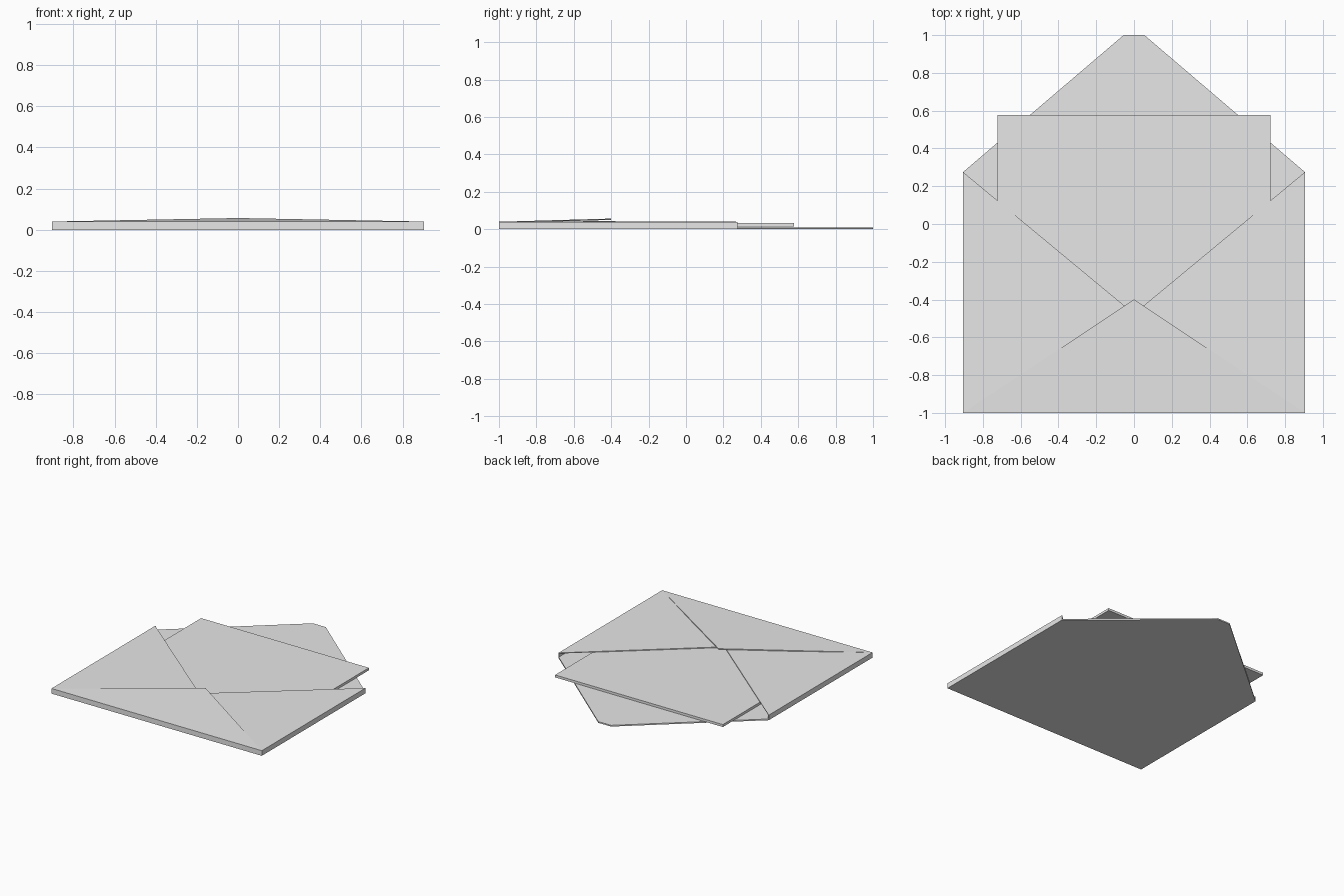
import bpy
import bmesh
from mathutils import Vector

cube = bpy.data.objects.get("Cube")
if cube:
    bpy.data.objects.remove(cube, do_unlink=True)

paper = bpy.data.materials.new("light grey paper")
paper.use_nodes = True
grey = (0.8, 0.8, 0.8, 1.0)
paper.diffuse_color = grey
paper.node_tree.nodes["Principled BSDF"].inputs["Base Color"].default_value = grey

W, FRONT, FOLD = 0.905, -1.0, 0.275   # half width, bottom edge, flap fold line
TOP = 0.04                            # height of the closed pocket


def sheet(name, points, thickness):
    """Flat sheet whose upper face follows the points."""
    bm = bmesh.new()
    face = bm.faces.new([bm.verts.new(p) for p in points])
    extruded = bmesh.ops.extrude_face_region(bm, geom=[face], use_keep_orig=True)
    moved = [v for v in extruded["geom"] if isinstance(v, bmesh.types.BMVert)]
    bmesh.ops.translate(bm, verts=moved, vec=Vector((0, 0, -thickness)))
    bmesh.ops.recalc_face_normals(bm, faces=bm.faces)
    mesh = bpy.data.meshes.new(name)
    bm.to_mesh(mesh)
    bm.free()
    mesh.materials.append(paper)
    obj = bpy.data.objects.new(name, mesh)
    bpy.context.collection.objects.link(obj)
    return obj


def slab(name, x0, x1, y0, y1, z0, z1):
    return sheet(name, [(x0, y0, z1), (x1, y0, z1), (x1, y1, z1), (x0, y1, z1)], z1 - z0)


# Back panel with the opened top flap
sheet("back_panel_and_open_flap",
      [(-W, FRONT, 0.01), (W, FRONT, 0.01), (W, FOLD, 0.01),
       (0.055, 1, 0.01), (-0.055, 1, 0.01), (-W, FOLD, 0.01)], 0.01)

# Letter sticking out of the pocket
slab("letter", -0.722, 0.722, -0.85, 0.578, 0.014, 0.033)

# Folded edges of the pocket
slab("bottom_fold", -W, W, FRONT, FRONT + 0.006, 0, TOP - 0.002)
for side, s in (("left", 1), ("right", -1)):
    slab(side + "_fold", *sorted((s * W, s * (W - 0.006))), FRONT, FOLD, 0, TOP)
    # Side flap rising slightly towards the middle
    sheet(side + "_side_flap",
          [(s * W, FRONT, TOP), (s * W, FOLD, TOP),
           (s * 0.03, -0.45, 0.043), (s * 0.03, -0.5, 0.043)], 0.006)

# Bottom flap lying over the side flaps
sheet("bottom_flap",
      [(-W, FRONT, TOP), (W, FRONT, TOP), (0, -0.4, 0.057)], 0.007)
